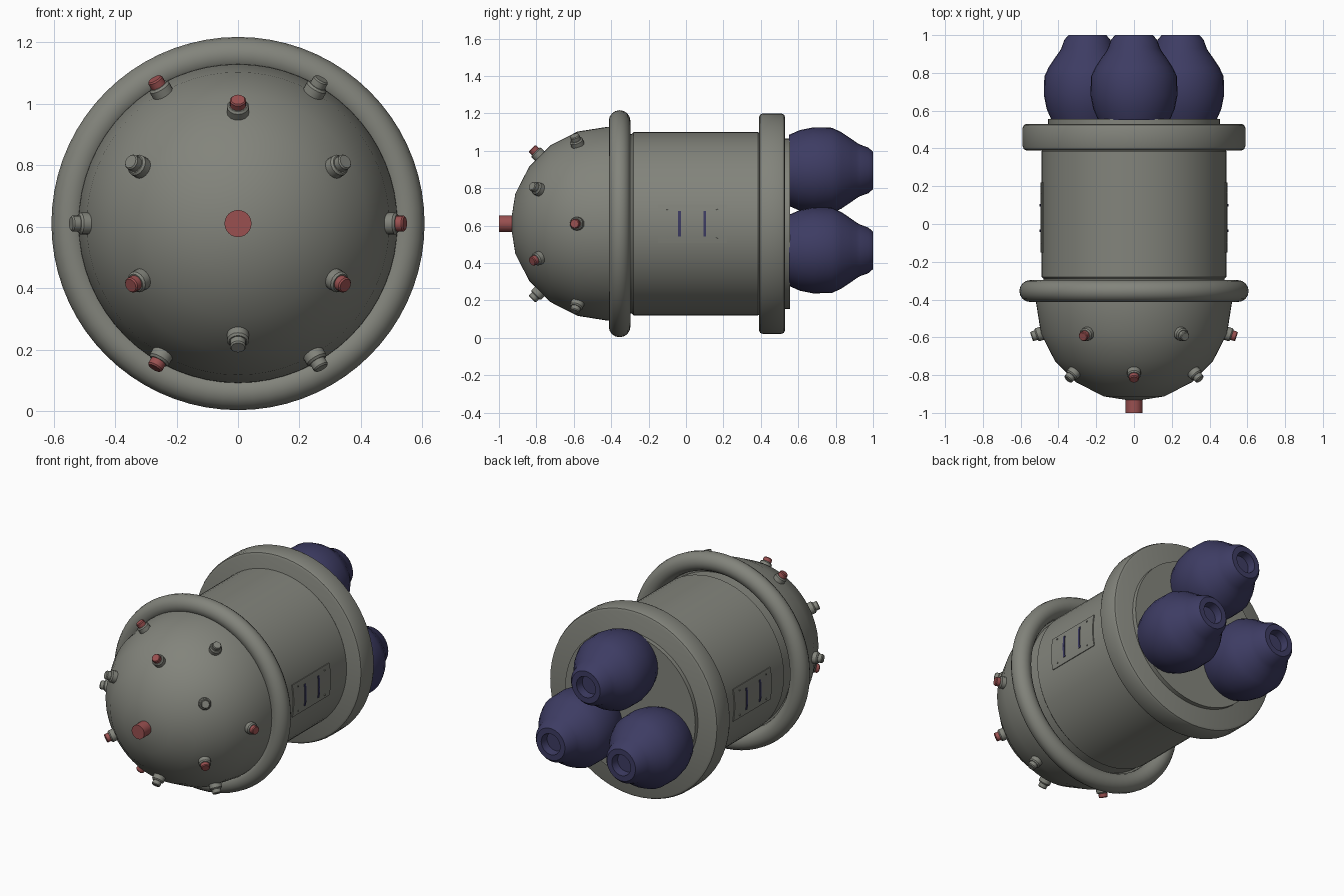
import bpy, bmesh, math
from mathutils import Vector, Matrix

if "Cube" in bpy.data.objects:
    bpy.data.objects.remove(bpy.data.objects["Cube"])

CZ = 0.61                      # height of the long axis
AXIS = Vector((0, 0, CZ))


def material(name, rgb):
    m = bpy.data.materials.new(name)
    m.diffuse_color = (*rgb, 1)
    m.use_nodes = True
    m.node_tree.nodes["Principled BSDF"].inputs["Base Color"].default_value = m.diffuse_color
    return m


GREY = material("hull grey", (0.225, 0.23, 0.2))
NAVY = material("engine navy", (0.047, 0.045, 0.125))
RED = material("light red", (0.32, 0.08, 0.08))


def finish(bm, name, mat, angle=35):
    bmesh.ops.remove_doubles(bm, verts=bm.verts, dist=1e-5)
    bmesh.ops.recalc_face_normals(bm, faces=bm.faces)
    me = bpy.data.meshes.new(name)
    bm.to_mesh(me)
    bm.free()
    me.materials.append(mat)
    ob = bpy.data.objects.new(name, me)
    bpy.context.collection.objects.link(ob)
    bpy.ops.object.select_all(action='DESELECT')
    ob.select_set(True)
    bpy.context.view_layer.objects.active = ob
    bpy.ops.object.shade_smooth_by_angle(angle=math.radians(angle))
    return ob


def lathe(name, profile, mat, origin=AXIS, direction=(0, 1, 0), seg=64, angle=35):
    """Turn (distance along axis, radius) points around an axis."""
    bm = bmesh.new()
    rings = [[bm.verts.new((r * math.cos(2 * math.pi * i / seg),
                            r * math.sin(2 * math.pi * i / seg), d))
              for i in range(seg)] for d, r in profile]
    for a, b in zip(rings, rings[1:]):
        for i in range(seg):
            j = (i + 1) % seg
            bm.faces.new((a[i], a[j], b[j], b[i]))
    rot = Vector(direction).to_track_quat('Z', 'Y').to_matrix().to_4x4()
    bm.transform(Matrix.Translation(origin) @ rot)
    return finish(bm, name, mat, angle)


def curved_plate(name, side, y0, y1, z0, z1, r0, r1, mat, steps=6):
    """Thin plate that follows the curve of the body."""
    bm = bmesh.new()
    a0, a1 = math.asin(z0 / r0), math.asin(z1 / r0)
    loops = []
    for k in range(steps + 1):
        a = a0 + (a1 - a0) * k / steps
        loops.append([bm.verts.new((side * r * math.cos(a), y, CZ + r * math.sin(a)))
                      for r, y in ((r0, y0), (r1, y0), (r1, y1), (r0, y1))])
    for a, b in zip(loops, loops[1:]):
        for i in range(4):
            j = (i + 1) % 4
            bm.faces.new((a[i], a[j], b[j], b[i]))
    bm.faces.new(loops[0])
    bm.faces.new(loops[-1])
    return finish(bm, name, mat)


# Hull: dome and barrel
DOME_Y, DOME_R = -0.42, 0.518
dome = [(DOME_Y - DOME_R * math.cos(math.radians(18 * i)),
         DOME_R * math.sin(math.radians(18 * i))) for i in range(6)]
lathe("nose_dome", dome + [(-0.36, 0.52), (-0.36, 0)], GREY)
lathe("barrel", [(-0.36, 0), (-0.36, 0.48), (-0.29, 0.48), (-0.28, 0.49), (0.385, 0.49),
                 (0.395, 0.482), (0.42, 0.482), (0.42, 0)], GREY)

# Rounded front ring
lathe("front_ring", [(-0.355 + 0.058 * math.cos(math.pi * i / 8),
                      0.549 + 0.058 * math.sin(math.pi * i / 8)) for i in range(17)],
      GREY, seg=72, angle=60)

# Rear collar and engine mounting plate
lathe("rear_collar", [(0.39, 0), (0.39, 0.57), (0.396, 0.583), (0.41, 0.589), (0.51, 0.589),
                      (0.524, 0.583), (0.53, 0.57), (0.53, 0)], GREY)
lathe("engine_plate", [(0.52, 0), (0.52, 0.455), (0.557, 0.455), (0.557, 0)], GREY)

# Three engine pods with hollow nozzles
pod = [(0.55, 0), (0.55, 0.19), (0.61, 0.216), (0.68, 0.23), (0.78, 0.228), (0.83, 0.205),
       (0.885, 0.168), (0.91, 0.15), (0.93, 0.138), (0.975, 0.122), (1.0, 0.1),
       (1.0, 0.066), (0.95, 0.06), (0.95, 0)]
for k in range(3):
    a = math.radians(90 + 120 * k)
    lathe(f"engine_pod_{k + 1}", pod, NAVY,
          AXIS + 0.285 * Vector((math.cos(a), 0, math.sin(a))), seg=32)

# Nose light
lathe("nose_light", [(-0.9, 0), (-0.9, 0.044), (-1.0, 0.044), (-1.0, 0)], RED, seg=24)

# Two rings of studs on the dome, every second one with a red cap
for ring, (tilt, start) in enumerate(((45, 90), (72, 0))):
    for k in range(6):
        a, t = math.radians(start + 60 * k), math.radians(tilt)
        d = Vector((math.sin(t) * math.cos(a), -math.cos(t), math.sin(t) * math.sin(a)))
        o = AXIS + Vector((0, DOME_Y, 0))
        lathe(f"stud_base_{ring + 1}_{k + 1}",
              [(0.48, 0), (0.48, 0.036), (0.538, 0.036), (0.545, 0.03), (0.545, 0)],
              GREY, o, d, 16)
        lathe(f"stud_cap_{ring + 1}_{k + 1}",
              [(0.54, 0), (0.54, 0.026), (0.566, 0.026), (0.571, 0.022), (0.571, 0)],
              RED if k % 2 == 0 else GREY, o, d, 16)

# Side hatches with two slots and four bolts
for side, label in ((1, "right"), (-1, "left")):
    curved_plate(f"hatch_{label}", side, -0.15, 0.22, -0.1, 0.1, 0.487, 0.496, GREY)
    for n, y in enumerate((-0.035, 0.1)):
        curved_plate(f"hatch_slot_{label}_{n + 1}", side, y - 0.007, y + 0.007,
                     -0.068, 0.068, 0.494, 0.5, NAVY)
    for n, (y, z) in enumerate(((-0.1, 0.077), (0.165, 0.077), (-0.1, -0.077), (0.165, -0.077))):
        d = Vector((side * math.sqrt(0.49 ** 2 - z * z), 0, z)).normalized()
        lathe(f"hatch_bolt_{label}_{n + 1}", [(0.49, 0), (0.49, 0.005), (0.501, 0.005), (0.501, 0)],
              GREY, AXIS + Vector((0, y, 0)), d, 8)
